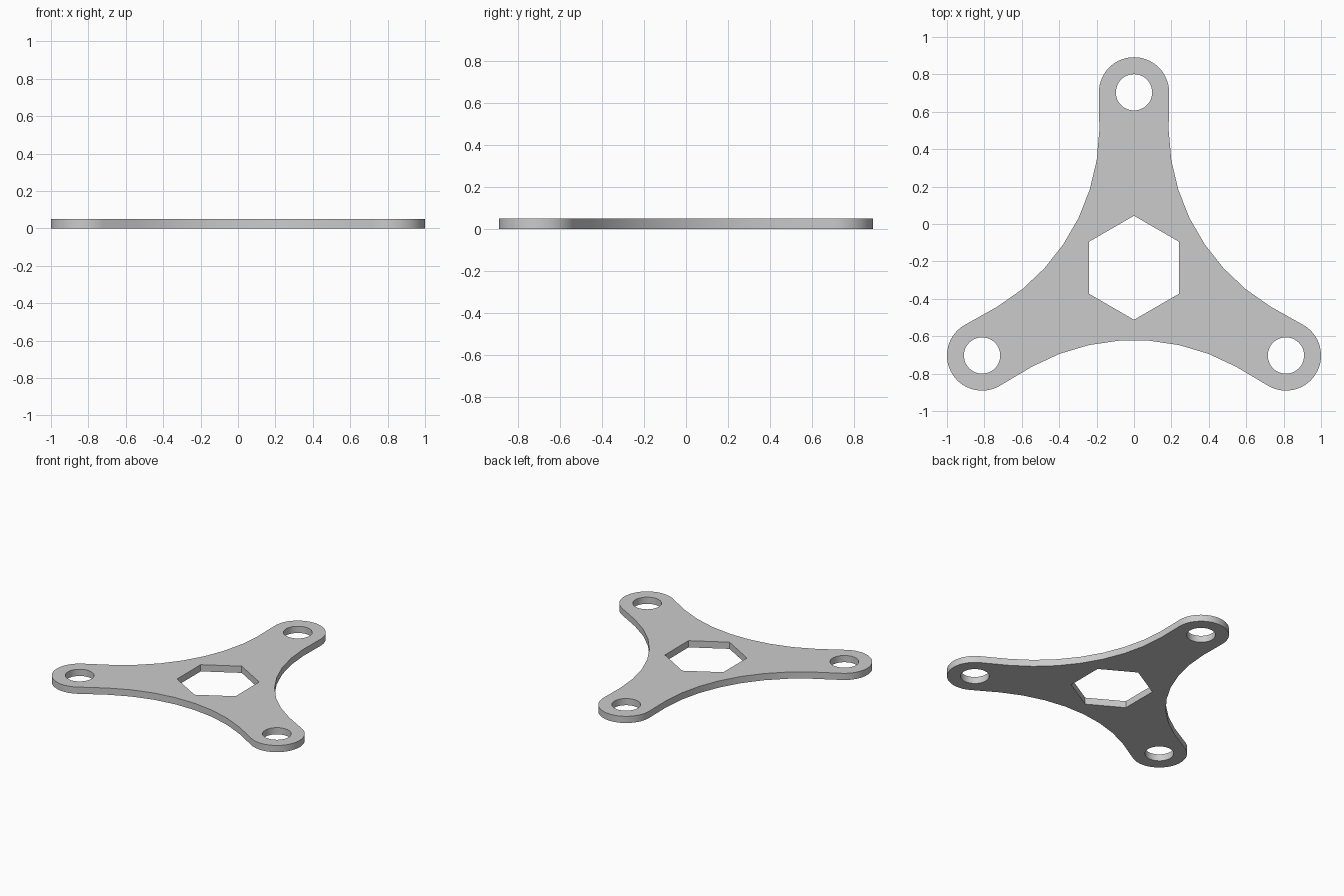
import bpy, bmesh
from math import sin, cos, pi, radians
from mathutils import Vector, Matrix

if "Cube" in bpy.data.objects:
    bpy.data.objects.remove(bpy.data.objects["Cube"])

CY = -0.234          # centre of the three-armed plate
ARM = 0.938          # centre to hole
END_R = 0.1877       # rounded arm end
HOLE_R = 0.097
HEX_R = 0.278
THICK = 0.05
SIDE_R = 1.12        # radius of the concave sides
SIDE_DIST = 0.387    # centre to middle of a concave side


def prism(name, loops, z0, z1, rounding=0.0):
    """Extrude closed 2D outlines, optionally rounding the rim edges."""
    bm = bmesh.new()
    for pts in loops:
        low = [bm.verts.new((p.x, p.y, z0)) for p in pts]
        high = [bm.verts.new((p.x, p.y, z1)) for p in pts]
        bm.faces.new(low[::-1])
        bm.faces.new(high)
        n = len(pts)
        for i in range(n):
            j = (i + 1) % n
            bm.faces.new((low[i], low[j], high[j], high[i]))
    if rounding:
        rim = [e for e in bm.edges if abs(e.verts[0].co.z - e.verts[1].co.z) < 1e-6]
        bmesh.ops.bevel(bm, geom=rim, offset=rounding, segments=5,
                        profile=0.5, affect='EDGES')
    bmesh.ops.recalc_face_normals(bm, faces=bm.faces)
    mesh = bpy.data.meshes.new(name)
    bm.to_mesh(mesh)
    bm.free()
    obj = bpy.data.objects.new(name, mesh)
    bpy.context.collection.objects.link(obj)
    return obj


def ring(centre, radius, n, start=0.0):
    return [centre + radius * Vector((cos(start + 2 * pi * i / n),
                                      sin(start + 2 * pi * i / n))) for i in range(n)]


# Outline: one rounded arm end plus one concave side, repeated three times
centre = Vector((0, CY))
outline, holes = [], []
for k in range(3):
    turn = Matrix.Rotation(k * 2 * pi / 3, 2)
    tip = Vector((0, ARM))
    third = [tip + END_R * Vector((cos(pi * i / 32), sin(pi * i / 32))) for i in range(33)]
    # concave side between this arm and the next, facing 150 degrees
    out = radians(150)
    arc_c = (SIDE_DIST + SIDE_R) * Vector((cos(out), sin(out)))
    for i in range(8):
        a = out + pi + radians(8.3) * (i - 3.5) * -1
        third.append(arc_c + SIDE_R * Vector((cos(a), sin(a))))
    outline += [centre + turn @ p for p in third]
    holes.append(ring(centre + turn @ tip, HOLE_R, 48))

plate = prism("three_arm_plate", [outline], 0, THICK, rounding=0.02)

# Hexagonal opening and three round holes
cutter = prism("hole_cutter", holes + [ring(centre, HEX_R, 6, pi / 2)], -0.1, 0.15)
cutter.hide_render = True
mod = plate.modifiers.new("holes", 'BOOLEAN')
mod.operation = 'DIFFERENCE'
mod.solver = 'EXACT'
mod.object = cutter
bpy.context.view_layer.objects.active = plate
plate.select_set(True)
bpy.ops.object.modifier_apply(modifier=mod.name)
bpy.data.objects.remove(cutter)
bpy.ops.object.shade_smooth_by_angle(angle=radians(35))
